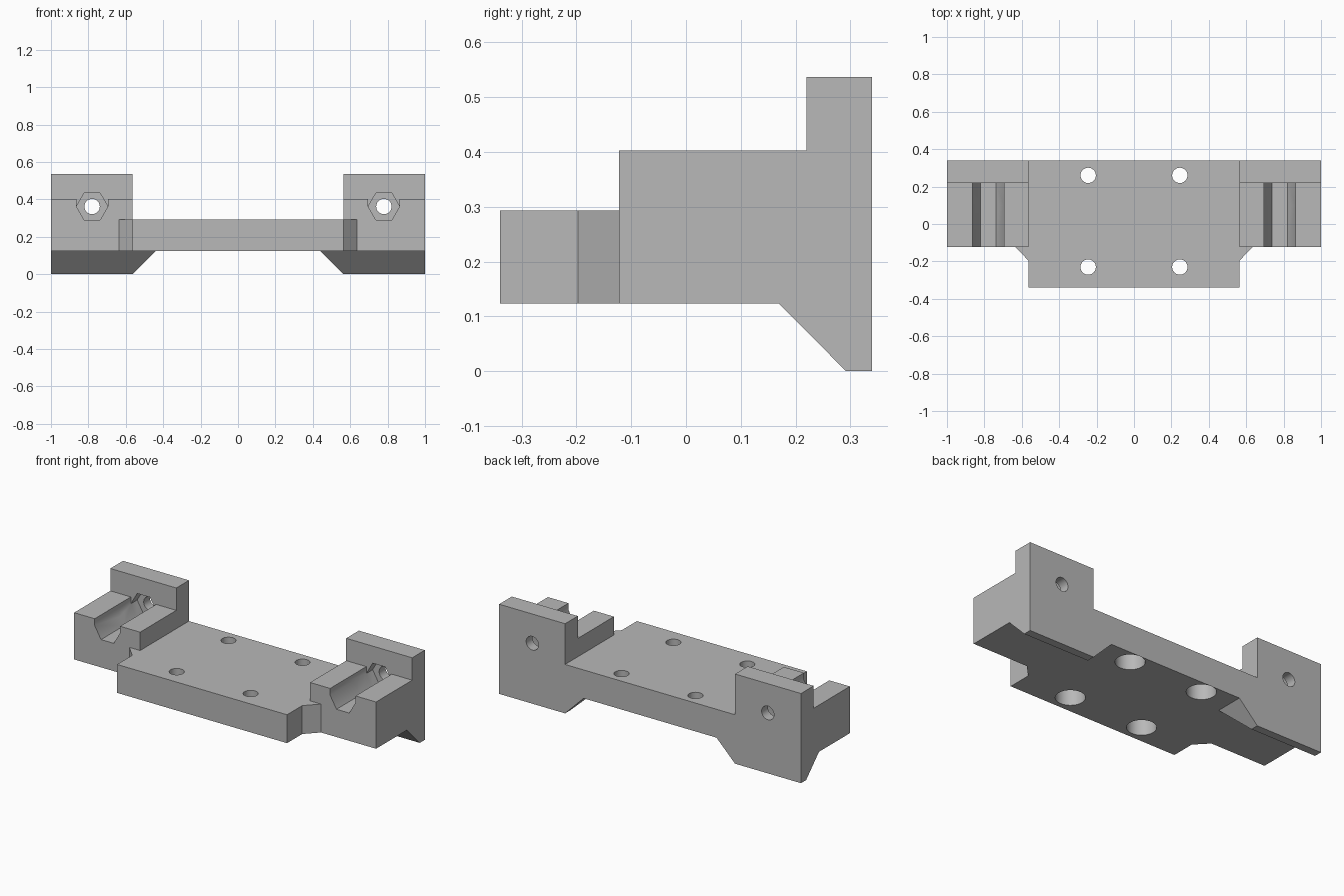
import bpy, bmesh
from math import sin, cos, pi
from mathutils import Vector

if "Cube" in bpy.data.objects:
    bpy.data.objects.remove(bpy.data.objects["Cube"], do_unlink=True)

grey = bpy.data.materials.new("plain_grey")
grey.use_nodes = True
grey.diffuse_color = (0.48, 0.48, 0.48, 1)
grey.node_tree.nodes["Principled BSDF"].inputs["Base Color"].default_value = grey.diffuse_color


def finish(name, bm):
    bmesh.ops.recalc_face_normals(bm, faces=bm.faces[:])
    mesh = bpy.data.meshes.new(name)
    bm.to_mesh(mesh)
    bm.free()
    mesh.materials.append(grey)
    obj = bpy.data.objects.new(name, mesh)
    bpy.context.collection.objects.link(obj)
    return obj


def prism(name, profile, axis, start, end):
    """Extrude a 2D profile along an axis; profile keeps the other two axes in order."""
    def place(p, d):
        c = list(p)
        c.insert("xyz".index(axis), d)
        return Vector(c)
    bm = bmesh.new()
    face = bm.faces.new([bm.verts.new(place(p, start)) for p in profile])
    moved = bmesh.ops.extrude_face_region(bm, geom=[face])["geom"]
    verts = [v for v in moved if isinstance(v, bmesh.types.BMVert)]
    bmesh.ops.translate(bm, verts=verts, vec=place((0, 0), end - start))
    return finish(name, bm)


def hull(name, points):
    bm = bmesh.new()
    for p in points:
        bm.verts.new(p)
    bmesh.ops.convex_hull(bm, input=bm.verts[:])
    bmesh.ops.dissolve_limit(bm, angle_limit=0.01, verts=bm.verts[:], edges=bm.edges[:])
    return finish(name, bm)


def ring(cx, cy, r, n):
    return [(cx + r * cos(2 * pi * i / n), cy + r * sin(2 * pi * i / n)) for i in range(n)]


def rect(x0, x1, y0, y1):
    return [(x0, y0), (x1, y0), (x1, y1), (x0, y1)]


def combine(target, other, operation):
    mod = target.modifiers.new("combine", 'BOOLEAN')
    mod.operation = operation
    mod.solver = 'EXACT'
    mod.object = other
    bpy.context.view_layer.objects.active = target
    bpy.ops.object.modifier_apply(modifier=mod.name)
    bpy.data.objects.remove(other, do_unlink=True)


BASE, DECK, SHELF, TOP = 0.123, 0.293, 0.403, 0.537
BACK, WALL, FRONT = 0.34, 0.22, -0.122
INNER, SCREW_X, SCREW_Z = 0.563, 0.78, 0.362

# Central plate
bracket = prism("mounting_bracket", rect(-INNER, INNER, -BACK, BACK), 'z', BASE, DECK)

for s in (-1, 1):
    # Stepped end block with raised back wall
    steps = [(FRONT, BASE), (BACK, BASE), (BACK, TOP), (WALL, TOP), (WALL, SHELF), (FRONT, SHELF)]
    combine(bracket, prism("end_block", steps, 'x', s * INNER, s), 'UNION')
    # Corner brace between plate and block
    brace = [(0.5, -0.197), (INNER, -0.197), (0.635, FRONT), (0.635, -0.05), (0.5, -0.05)]
    combine(bracket, prism("corner_brace", [(s * x, y) for x, y in brace], 'z', BASE, DECK), 'UNION')
    # Tapered foot below the back wall
    foot = [(s * x, y, z) for x0, y0, z in ((0.44, 0.17, 0.2), (0.44, 0.17, BASE), (INNER, 0.292, 0))
            for x in (x0, 1) for y in (y0, BACK)]
    combine(bracket, hull("foot", foot), 'UNION')

for s in (-1, 1):
    # Open channel, hexagonal nut pocket and screw hole
    x = s * SCREW_X
    hexagon = ring(x, SCREW_Z, 0.084, 6)
    channel = hexagon[3:] + [hexagon[0], (x + 0.084, 0.7), (x - 0.084, 0.7)]
    combine(bracket, prism("channel_cutter", channel, 'y', -0.3, WALL), 'DIFFERENCE')
    combine(bracket, prism("nut_cutter", hexagon, 'y', 0.1, 0.28), 'DIFFERENCE')
    combine(bracket, prism("screw_cutter", ring(x, SCREW_Z, 0.041, 32), 'y', 0.1, 0.5), 'DIFFERENCE')
    # Plate holes, counterbored from below
    for y in (-0.23, 0.26):
        x = s * 0.245
        combine(bracket, prism("hole_cutter", ring(x, y, 0.041, 32), 'z', 0, 0.5), 'DIFFERENCE')
        combine(bracket, prism("bore_cutter", ring(x, y, 0.08, 40), 'z', 0, 0.225), 'DIFFERENCE')

bpy.ops.object.select_all(action='DESELECT')
bracket.select_set(True)
bpy.context.view_layer.objects.active = bracket
bpy.ops.object.shade_smooth_by_angle()
